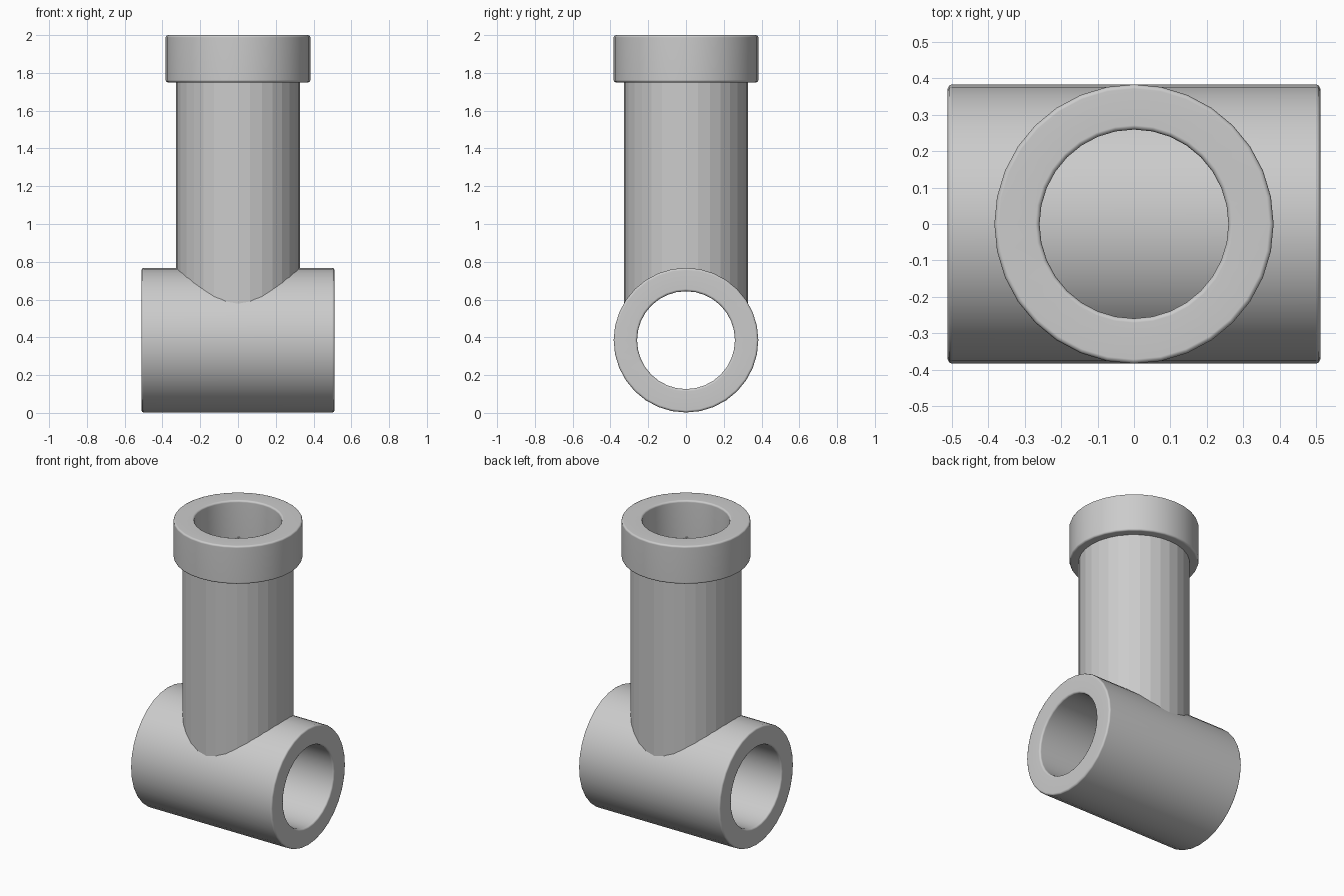
import bpy, bmesh, math
from mathutils import Matrix

if "Cube" in bpy.data.objects:
    bpy.data.objects.remove(bpy.data.objects["Cube"])

SIDES = 32
OUTER, BORE, SHAFT = 0.383, 0.259, 0.329
AXIS_Z = 0.385


def bevelled_ring(name, half_length, matrix, bevel=0.012):
    """Thick tube with softened rims, turned around local z."""
    o, i, h, b = OUTER, BORE, half_length, bevel
    c = b * 0.3
    profile = [(o, -h + b), (o, h - b), (o - c, h - c), (o - b, h),
               (i + b, h), (i + c, h - c), (i, h - b),
               (i, -h + b), (i + c, -h + c), (i + b, -h),
               (o - b, -h), (o - c, -h + c)]
    obj = lathe(name, profile)
    obj.data.transform(matrix)
    for p in obj.data.polygons:
        p.use_smooth = True
    # keep the end faces flat while the rims stay soft
    mod = obj.modifiers.new("weighted", 'WEIGHTED_NORMAL')
    mod.keep_sharp = True
    return obj


def lathe(name, profile):
    """Turn a closed (radius, height) profile around z."""
    bm = bmesh.new()
    rings = []
    for k in range(SIDES):
        a = 2 * math.pi * k / SIDES
        rings.append([bm.verts.new((r * math.cos(a), r * math.sin(a), z))
                      for r, z in profile])
    n = len(profile)
    for k in range(SIDES):
        p, q = rings[k], rings[(k + 1) % SIDES]
        for j in range(n):
            bm.faces.new((p[j], q[j], q[(j + 1) % n], p[(j + 1) % n]))
    bmesh.ops.recalc_face_normals(bm, faces=bm.faces)
    mesh = bpy.data.meshes.new(name)
    bm.to_mesh(mesh)
    bm.free()
    obj = bpy.data.objects.new(name, mesh)
    bpy.context.collection.objects.link(obj)
    return obj


# Horizontal sleeve lying along x
bevelled_ring("cross_sleeve", 0.511,
              Matrix.Translation((0, 0, AXIS_Z)) @ Matrix.Rotation(math.pi / 2, 4, 'Y'))

# Collar at the top of the upright
bevelled_ring("top_collar", 0.125, Matrix.Translation((0, 0, 1.875)))

# Upright shaft: faceted outside, smooth bore, foot fitted to the sleeve
shaft = lathe("upright_shaft", [(SHAFT, 0), (SHAFT, 1.76), (BORE, 1.76), (BORE, 0)])
for v in shaft.data.vertices:
    if v.co.z < 0.1:
        v.co.z = AXIS_Z + math.sqrt((OUTER - 0.008) ** 2 - v.co.y ** 2)
for p in shaft.data.polygons:
    p.use_smooth = all(math.hypot(*shaft.data.vertices[i].co.xy) < BORE + 0.01
                       for i in p.vertices)
